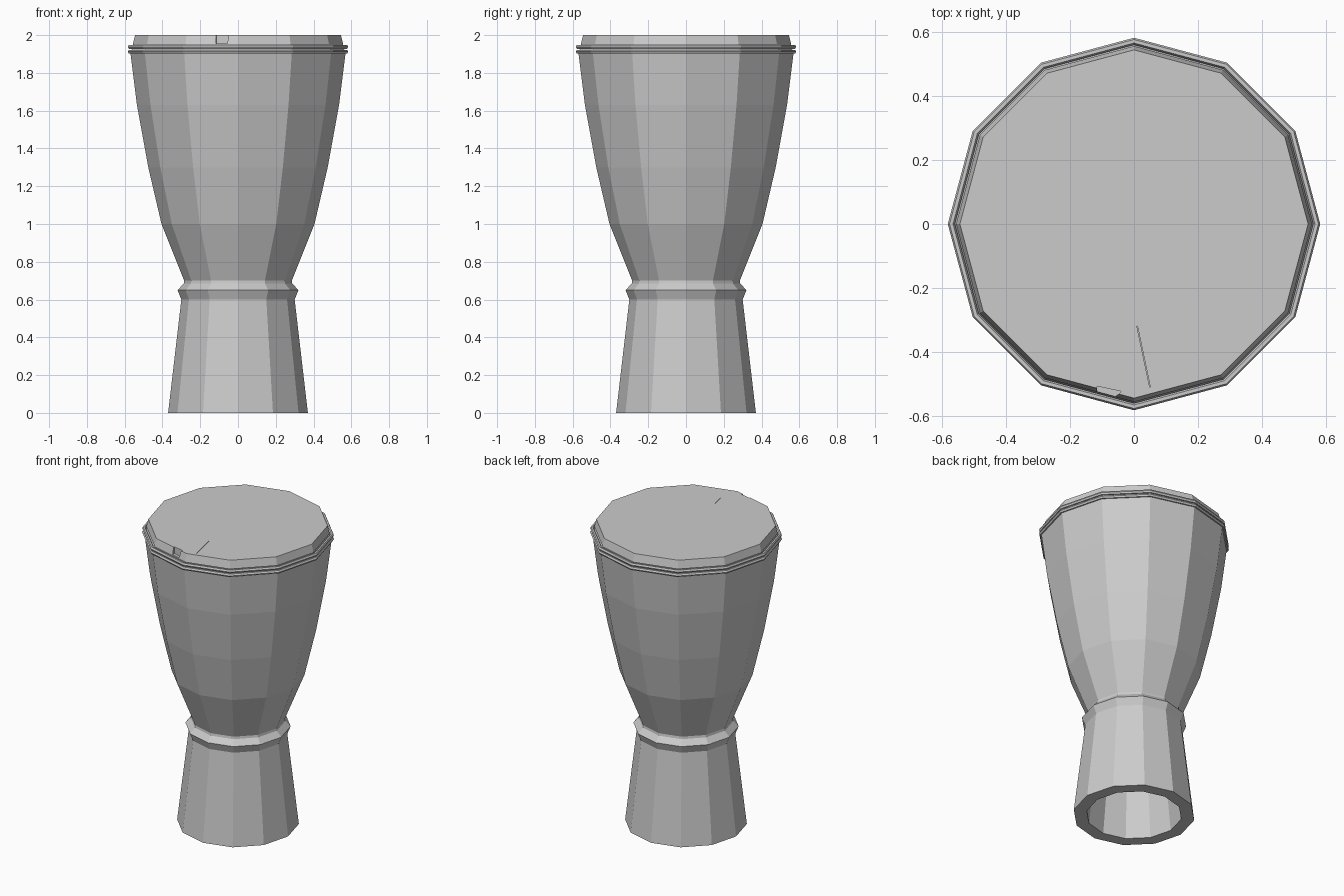
import bpy, bmesh
from math import cos, sin, pi

if "Cube" in bpy.data.objects:
    bpy.data.objects.remove(bpy.data.objects["Cube"])

SIDES = 12


def make_object(name, bm):
    bmesh.ops.recalc_face_normals(bm, faces=bm.faces)
    mesh = bpy.data.meshes.new(name)
    bm.to_mesh(mesh)
    bm.free()
    obj = bpy.data.objects.new(name, mesh)
    bpy.context.collection.objects.link(obj)
    return obj


def lathe(name, profile, closed=True):
    """Revolve (radius, z) points; an open profile gets flat end caps."""
    bm = bmesh.new()
    rings = [[bm.verts.new((r * cos(2 * pi * i / SIDES), r * sin(2 * pi * i / SIDES), z))
              for i in range(SIDES)] for r, z in profile]
    pairs = list(zip(rings, rings[1:]))
    if closed:
        pairs.append((rings[-1], rings[0]))
    else:
        bm.faces.new(rings[0])
        bm.faces.new(rings[-1])
    for a, b in pairs:
        for i in range(SIDES):
            j = (i + 1) % SIDES
            bm.faces.new((a[i], a[j], b[j], b[i]))
    return make_object(name, bm)


def prism(bm, outline, z0, z1):
    low = [bm.verts.new((x, y, z0)) for x, y in outline]
    high = [bm.verts.new((x, y, z1)) for x, y in outline]
    bm.faces.new(low)
    bm.faces.new(high)
    for i in range(len(low)):
        j = (i + 1) % len(low)
        bm.faces.new((low[i], low[j], high[j], high[i]))


# Hollow goblet body: outside going up, inside coming down
outer = [(0.37, 0), (0.30, 0.60), (0.285, 0.70), (0.405, 1.0),
         (0.475, 1.30), (0.535, 1.63), (0.57, 1.91), (0.55, 1.95)]
inner = [(0.49, 1.95), (0.455, 1.63), (0.395, 1.30), (0.325, 1.0),
         (0.215, 0.70), (0.225, 0.60), (0.29, 0)]
lathe("drum_body", outer + inner)

# Waist collar
lathe("waist_collar", [(0.295, 0.60), (0.30, 0.60), (0.32, 0.65),
                       (0.287, 0.685), (0.28, 0.685)])

# Stretched drum head
skin = lathe("drum_head", [(0.555, 1.945), (0.557, 1.95), (0.545, 2.0)], closed=False)

# Two cord rings around the rim
for name, z in (("rim_ring_lower", 1.912), ("rim_ring_upper", 1.938)):
    lathe(name, [(0.572 + 0.011 * cos(2 * pi * k / 6), z + 0.012 * sin(2 * pi * k / 6))
                 for k in range(6)])

# Small tear at the front edge of the head and a hairline slit on top
bm = bmesh.new()
prism(bm, [(-0.12, -0.58), (-0.098, -0.58), (-0.04, -0.524), (-0.115, -0.508)], 1.955, 2.02)
prism(bm, [(0.009, -0.32), (0.049, -0.51), (0.051, -0.51), (0.011, -0.32)], 1.995, 2.02)
tear = make_object("tear_cutter", bm)
tear.hide_render = True
tear.hide_viewport = True
cut = skin.modifiers.new("tear", 'BOOLEAN')
cut.operation = 'DIFFERENCE'
cut.solver = 'EXACT'
cut.object = tear
